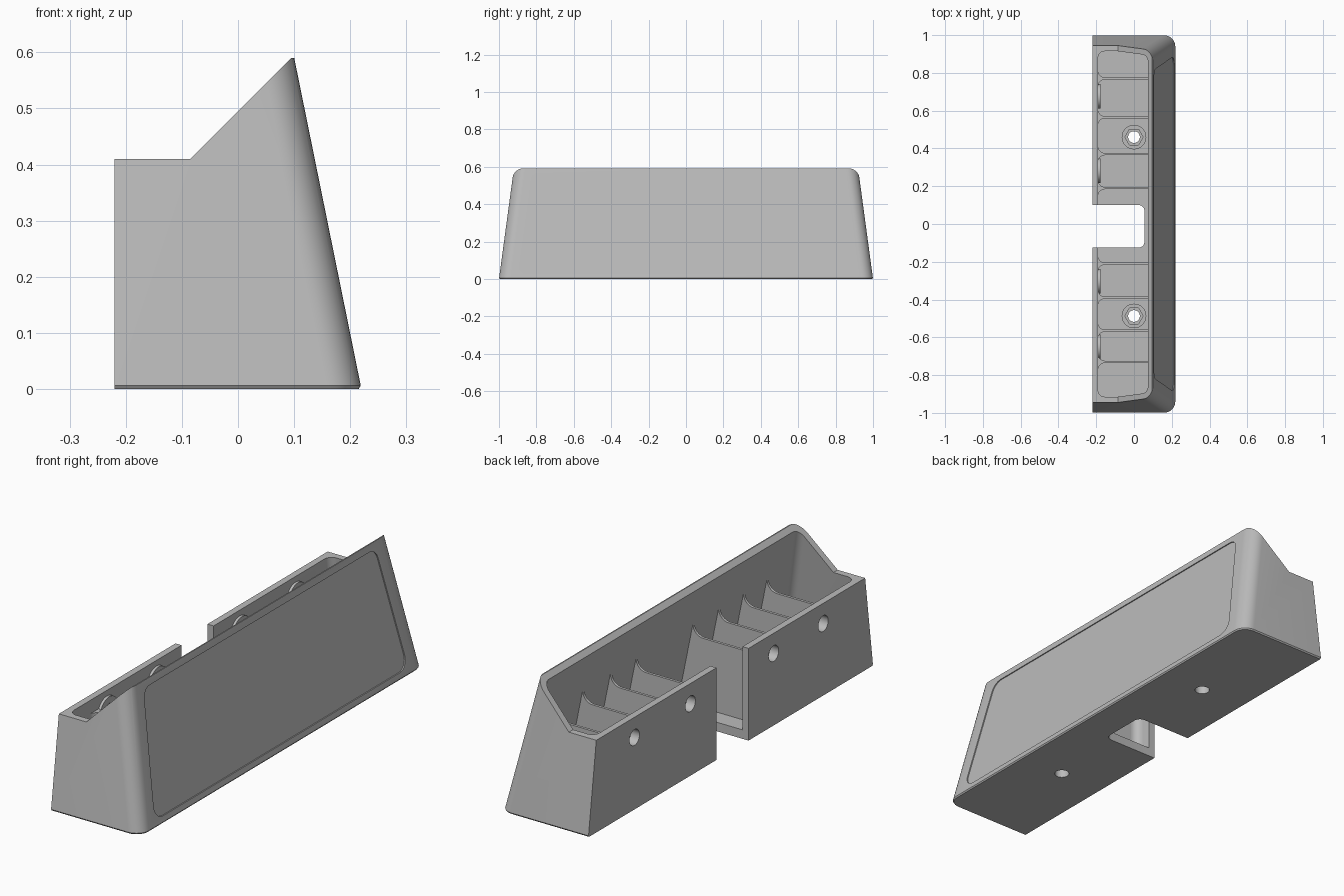
import bpy, bmesh
from math import sin, cos, pi, radians
from mathutils import Vector

if "Cube" in bpy.data.objects:
    bpy.data.objects.remove(bpy.data.objects["Cube"])

grey = bpy.data.materials.new("plain_grey")
grey.use_nodes = True
grey.diffuse_color = (0.5, 0.5, 0.5, 1)
grey.node_tree.nodes["Principled BSDF"].inputs["Base Color"].default_value = (0.5, 0.5, 0.5, 1)

HEIGHT, WALL, FLOOR = 0.59, 0.03, 0.04
BACK = -0.22
INNER_BACK = BACK + WALL
RIB_TOP = 0.35


def front_x(z):
    return 0.22 - 0.203 * z


def end_y(z):
    return 1 - 0.135 * z


def loft(name, rings):
    """Skin a list of equal-length point rings and cap both ends."""
    bm = bmesh.new()
    loops = [[bm.verts.new(p) for p in ring] for ring in rings]
    n = len(loops[0])
    for a, b in zip(loops, loops[1:]):
        for i in range(n):
            j = (i + 1) % n
            bm.faces.new((a[i], a[j], b[j], b[i]))
    bm.faces.new(loops[0][::-1])
    bm.faces.new(loops[-1])
    bmesh.ops.recalc_face_normals(bm, faces=bm.faces)
    mesh = bpy.data.meshes.new(name)
    bm.to_mesh(mesh)
    bm.free()
    mesh.materials.append(grey)
    obj = bpy.data.objects.new(name, mesh)
    bpy.context.collection.objects.link(obj)
    return obj


def rounded(corners, radii, steps=8):
    """Round the corners of a 2D outline."""
    out = []
    for i, (corner, r) in enumerate(zip(corners, radii)):
        c = Vector(corner)
        if r == 0:
            out.append(c)
            continue
        u = (Vector(corners[i - 1]) - c).normalized()
        v = (Vector(corners[(i + 1) % len(corners)]) - c).normalized()
        half = u.angle(v) / 2
        mid = c + (u + v).normalized() * r / sin(half)
        start = c + u * r / (sin(half) / cos(half)) - mid
        end = c + v * r / (sin(half) / cos(half)) - mid
        sweep = pi - 2 * half
        for k in range(steps + 1):
            t = k / steps
            out.append(mid + (start * sin((1 - t) * sweep) + end * sin(t * sweep)) / sin(sweep))
    return out


def plan(z, inset, r_front, r_back):
    """Horizontal section of the tapering body."""
    x, y = front_x(z) - inset, end_y(z) - inset
    b = BACK + (WALL if r_back else 0)
    pts = rounded([(b, -y), (x, -y), (x, y), (b, y)], [r_back, r_front, r_front, r_back])
    return [(p.x, p.y, z) for p in pts]


def disc(name, axis, centre, r, lo, hi, sides=32):
    ring = [(r * cos(2 * pi * i / sides), r * sin(2 * pi * i / sides)) for i in range(sides)]
    if axis == "x":
        return loft(name, [[(h, centre[0] + a, centre[1] + b) for a, b in ring] for h in (lo, hi)])
    return loft(name, [[(centre[0] + a, centre[1] + b, h) for a, b in ring] for h in (lo, hi)])


def cut(obj, cutter):
    mod = obj.modifiers.new("cut", "BOOLEAN")
    mod.operation, mod.solver, mod.object = "DIFFERENCE", "EXACT", cutter
    bpy.context.view_layer.objects.active = obj
    bpy.ops.object.modifier_apply(modifier=mod.name)
    bpy.data.objects.remove(cutter)


def smooth(obj):
    bpy.ops.object.select_all(action="DESELECT")
    obj.select_set(True)
    bpy.context.view_layer.objects.active = obj
    bpy.ops.object.shade_smooth_by_angle(angle=radians(30))


# Tapering outer body, hollowed into an open tray
low = [(x, y, 0) for x, y, z in plan(0, 0.005, 0.055, 0)]
body = loft("tray_body", [low, plan(0.006, 0, 0.06, 0), plan(HEIGHT, 0, 0.06, 0)])
cut(body, loft("hollow", [plan(FLOOR, WALL, 0.035, 0.035), plan(0.65, WALL, 0.035, 0.035)]))

# Stepped and sloping top edge
top = [(-0.4, 0.41), (-0.085, 0.41), (0.165, 0.66), (0.165, 0.8), (-0.4, 0.8)]
cut(body, loft("top_cutter", [[(x, y, z) for x, z in top] for y in (-1.2, 1.2)]))

# Notch through the back wall and floor
notch = rounded([(-0.4, -0.125), (0.055, -0.125), (0.055, 0.10), (-0.4, 0.10)], [0, 0.03, 0.03, 0])
cut(body, loft("notch_cutter", [[(p.x, p.y, z) for p in notch] for z in (-0.1, 0.5)]))

# Shallow recessed panel on the sloping face
panel = rounded([(-0.89, 0.03), (0.89, 0.03), (0.815, 0.56), (-0.815, 0.56)], [0.05] * 4)
cut(body, loft("panel_cutter", [[(front_x(p.y) + d, p.x, p.y) for p in panel] for d in (-0.005, 0.05)]))

# Back wall holes with low bosses on the inside
for i, y in enumerate((0.676, 0.283, -0.302, -0.65)):
    boss = disc(f"wall_boss_{i + 1}", "x", (y, 0.32), 0.065, INNER_BACK - 0.005, INNER_BACK + 0.012)
    for part in (body, boss):
        cut(part, disc("hole_cutter", "x", (y, 0.32), 0.035, -0.3, -0.1))
    smooth(boss)

# Floor screw holes with hexagonal seats
for i, y in enumerate((0.46, -0.487)):
    boss = disc(f"floor_boss_{i + 1}", "z", (0, y), 0.065, FLOOR - 0.01, FLOOR + 0.02)
    cut(boss, disc("seat_cutter", "z", (0, y), 0.048, FLOOR + 0.002, 0.2, 6))
    for part in (body, boss):
        cut(part, disc("hole_cutter", "z", (0, y), 0.031, -0.1, 0.2))
    smooth(boss)
smooth(body)

# Dividing ribs: curved up at the front wall, flared into the back wall
quarter = [k * pi / 16 for k in range(9)]
T, R = 0.006, 0.035
tip = front_x(0.40) - WALL
arc = [(tip - 0.05 + 0.05 * sin(a), RIB_TOP + 0.05 - 0.05 * cos(a)) for a in quarter]
profile = [(INNER_BACK - 0.01, 0.03), (front_x(0.03) - 0.02, 0.03), (tip + 0.01, 0.40)]
profile += arc[::-1] + [(INNER_BACK - 0.01, RIB_TOP)]
side = [(INNER_BACK + R - R * cos(a), T + R - R * sin(a)) for a in quarter]
flare = [(INNER_BACK - 0.01, T + R)] + side
flare += [(x, -y) for x, y in flare[::-1]]
for i, y in enumerate((0.77, 0.565, 0.37, 0.19, -0.21, -0.39, -0.565, -0.73)):
    smooth(loft(f"rib_{i + 1}", [[(x, y + s, z) for x, z in profile] for s in (-T, T)]))
    smooth(loft(f"rib_flare_{i + 1}", [[(x, y + w, z) for x, w in flare] for z in (0.03, RIB_TOP)]))
